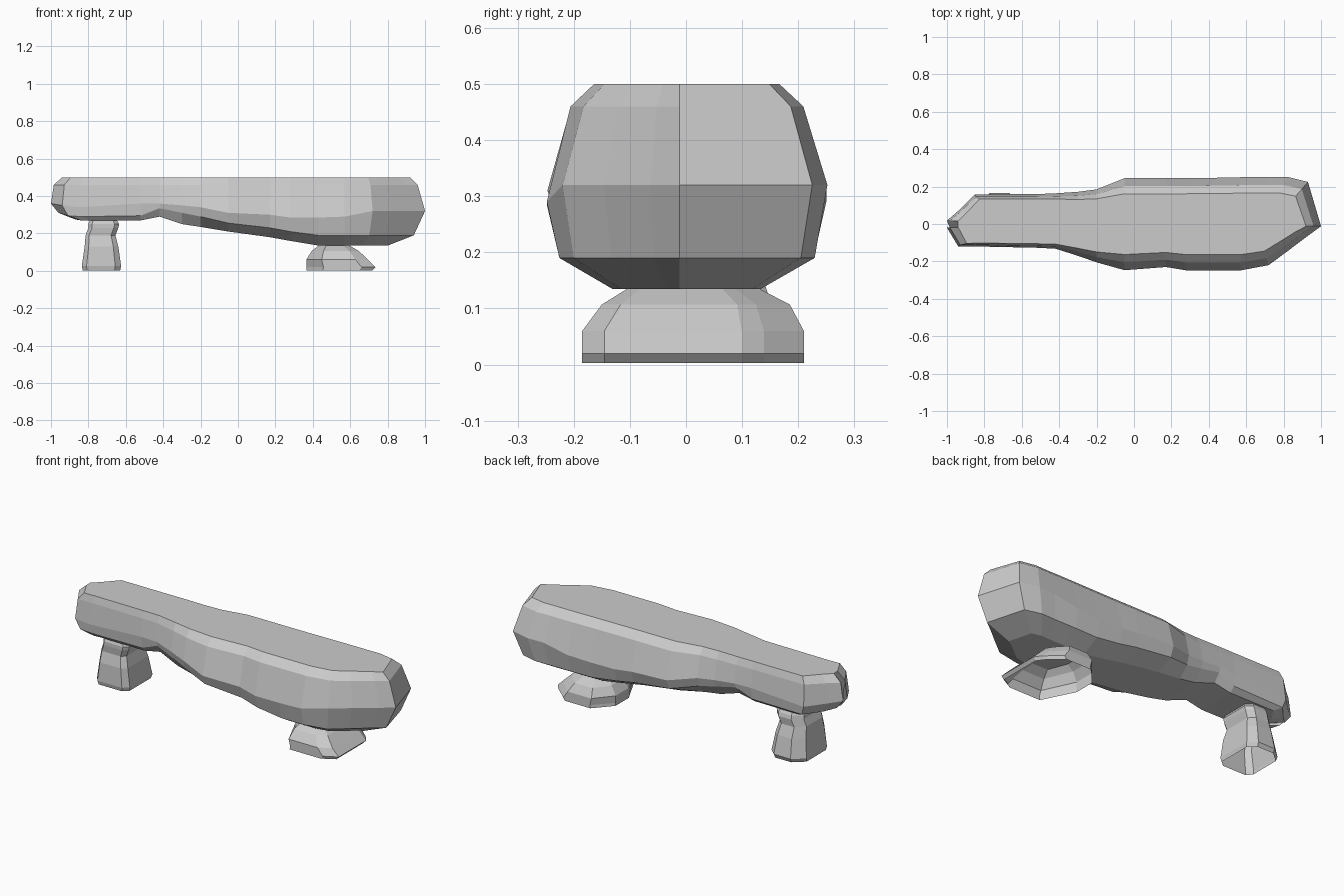
import bpy, bmesh


def loft(name, rings, cap_ends=False):
    """Skin closed rings of equal length; optionally fill the open ends."""
    bm = bmesh.new()
    loops = [[bm.verts.new(p) for p in ring] for ring in rings]
    n = len(loops[0])
    for a, b in zip(loops, loops[1:]):
        for i in range(n):
            j = (i + 1) % n
            bm.faces.new((a[i], a[j], b[j], b[i]))
    bmesh.ops.remove_doubles(bm, verts=bm.verts, dist=0.001)
    if cap_ends:
        bmesh.ops.holes_fill(bm, edges=[e for e in bm.edges if e.is_boundary], sides=0)
    bmesh.ops.recalc_face_normals(bm, faces=bm.faces)
    mesh = bpy.data.meshes.new(name)
    bm.to_mesh(mesh)
    bm.free()
    ob = bpy.data.objects.new(name, mesh)
    bpy.context.collection.objects.link(ob)


# Seat slab stations: x, front y, back y, side taper, mid z, lower z, bottom z
stations = [
    (-1.00, -0.02, 0.018, 0.35, 0.36, 0.31, 0.275),
    (-0.94, -0.12, 0.07, 0.40, 0.35, 0.295, 0.27),
    (-0.85, -0.12, 0.158, 0.45, 0.34, 0.29, 0.27),
    (-0.52, -0.127, 0.16, 0.50, 0.36, 0.295, 0.27),
    (-0.42, -0.132, 0.164, 0.55, 0.36, 0.335, 0.29),
    (-0.30, -0.17, 0.172, 0.70, 0.35, 0.31, 0.25),
    (-0.20, -0.205, 0.185, 0.80, 0.34, 0.29, 0.235),
    (-0.05, -0.247, 0.245, 1.0, 0.31, 0.255, 0.21),
    (0.17, -0.23, 0.245, 1.0, 0.30, 0.23, 0.18),
    (0.28, -0.248, 0.245, 1.0, 0.285, 0.21, 0.16),
    (0.43, -0.248, 0.247, 1.0, 0.285, 0.19, 0.135),
    (0.57, -0.248, 0.25, 1.0, 0.29, 0.19, 0.135),
    (0.72, -0.22, 0.25, 1.0, 0.32, 0.19, 0.135),
    (0.82, -0.146, 0.252, 1.0, 0.32, 0.19, 0.135),
    (0.93, -0.063, 0.225, 1.0, 0.32, 0.19, 0.135),
    (1.00, -0.012, -0.012, 0.0, 0.32, 0.19, 0.135),
]
# Per level from top to bottom: side inset, left end x, right end x
levels = [(0.34, -0.94, 0.92), (0.17, -0.985, 0.96), (0.0, -1.0, 1.0),
          (0.09, -0.96, 0.94), (0.47, -0.87, 0.80)]


def end_x(x, lo, hi):
    """Pull the slab ends in to each level's own length."""
    if x < -0.75:
        return -0.75 + (x + 0.75) * (lo + 0.75) / -0.25
    if x > 0.6:
        return 0.6 + (x - 0.6) * (hi - 0.6) / 0.4
    return x


slab_rings = []
for x, yf, yb, w, zm, zl, zb in stations:
    sides = [[(end_x(x, lo, hi), y * (1 - k * w), z)
              for (k, lo, hi), z in zip(levels, (0.50, 0.46, zm, zl, zb))]
             for y in (yf, yb)]
    slab_rings.append(sides[0] + sides[1][::-1])
loft("seat_slab", slab_rings, True)


def boulder(name, outline, tiers):
    """Stack a 0..1 outline, open underneath; each tier is x0, x1, y0, y1, z."""
    loft(name, [[(x0 + u * (x1 - x0), y0 + v * (y1 - y0), z) for u, v in outline]
                for x0, x1, y0, y1, z in tiers])


# Broad low rock under the wide end
boulder("right_foot",
        [(0, 0.45), (0.25, 0), (0.8, 0), (1, 0.1), (1, 0.72),
         (0.92, 0.82), (0.70, 1), (0.25, 1), (0, 0.75)],
        [(0.365, 0.72, -0.185, 0.21, 0.003),
         (0.365, 0.735, -0.185, 0.21, 0.02),
         (0.365, 0.695, -0.185, 0.21, 0.06),
         (0.395, 0.645, -0.15, 0.185, 0.107),
         (0.435, 0.59, -0.10, 0.125, 0.138)])

# Upright waisted rock under the narrow end
boulder("left_foot",
        [(0, 0.12), (0.12, 0), (0.85, 0), (1, 0.1), (1, 0.85), (0.8, 1), (0.3, 1), (0, 0.8)],
        [(-0.83, -0.63, -0.10, 0.155, 0.003),
         (-0.835, -0.625, -0.105, 0.165, 0.025),
         (-0.82, -0.64, -0.10, 0.145, 0.13),
         (-0.815, -0.655, -0.085, 0.125, 0.19),
         (-0.80, -0.64, -0.09, 0.13, 0.23),
         (-0.80, -0.635, -0.09, 0.125, 0.25),
         (-0.79, -0.65, -0.08, 0.11, 0.275)])
